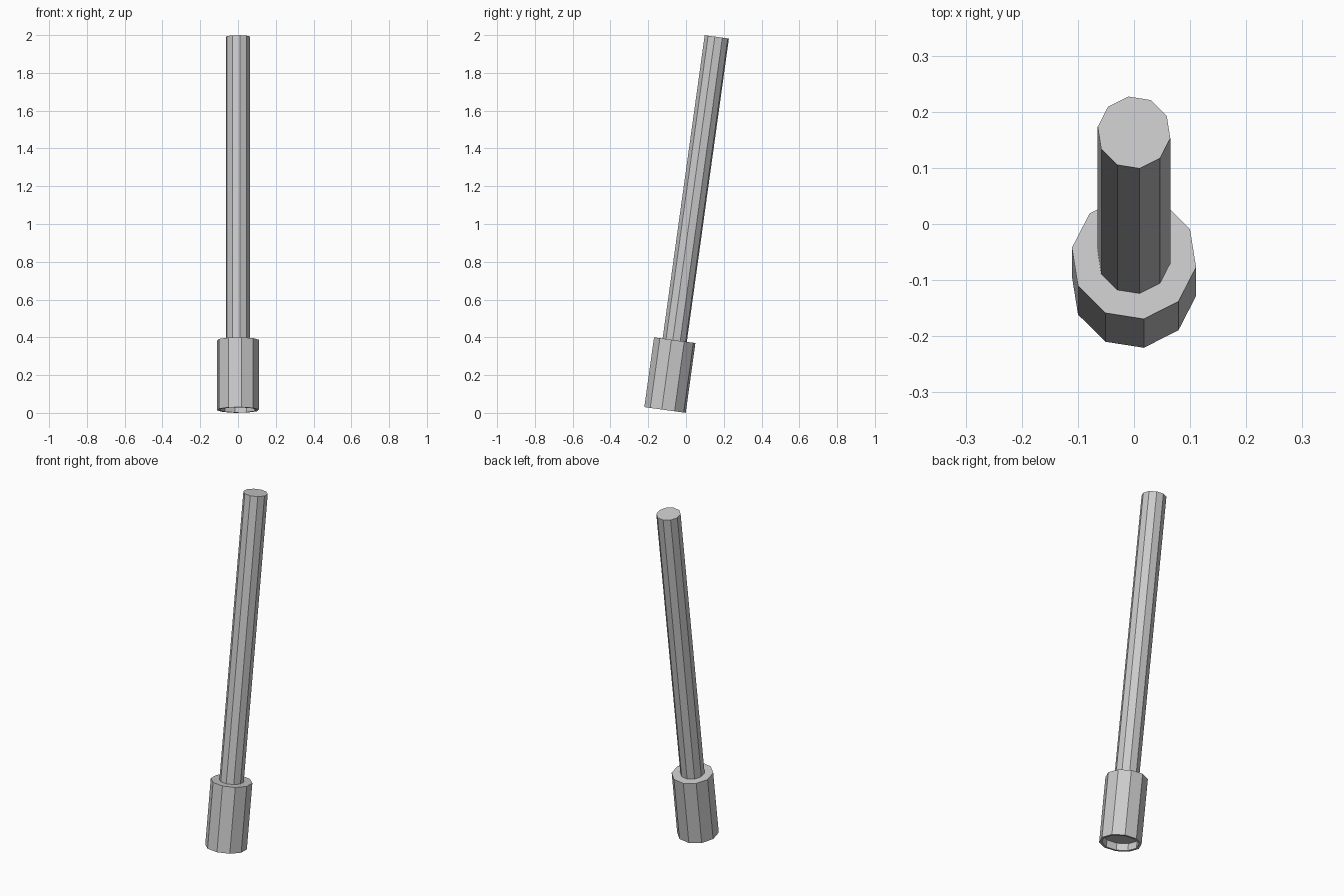
import bpy, bmesh
from math import sin, cos, pi, radians

if "Cube" in bpy.data.objects:
    bpy.data.objects.remove(bpy.data.objects["Cube"])

SIDES = 10
TILT = radians(-7.9)   # the pole leans back towards +y
SPIN = radians(27)     # angle of the first corner
BASE = (0, -0.111, 0.0155)


def lathe(name, profile):
    """Ten-sided solid lofted through (radius, height) rings, capped at both ends."""
    bm = bmesh.new()
    rings = [[bm.verts.new((r * cos(SPIN + 2 * pi * i / SIDES),
                            r * sin(SPIN + 2 * pi * i / SIDES), h))
              for i in range(SIDES)] for r, h in profile]
    for a, b in zip(rings, rings[1:]):
        for i in range(SIDES):
            j = (i + 1) % SIDES
            bm.faces.new((a[i], a[j], b[j], b[i]))
    bm.faces.new(rings[0])
    bm.faces.new(rings[-1])
    bmesh.ops.recalc_face_normals(bm, faces=bm.faces)
    mesh = bpy.data.meshes.new(name)
    bm.to_mesh(mesh)
    bm.free()
    obj = bpy.data.objects.new(name, mesh)
    bpy.context.collection.objects.link(obj)
    obj.location = BASE
    obj.rotation_euler = (TILT, 0, 0)
    return obj


# Socket: wide collar with a shallow recess in its underside
lathe("socket", [(0.098, 0.04), (0.098, 0), (0.112, 0), (0.112, 0.373)])

# Shaft: long thin rod rising from the socket
lathe("shaft", [(0.0655, 0.373), (0.0655, 1.994)])
